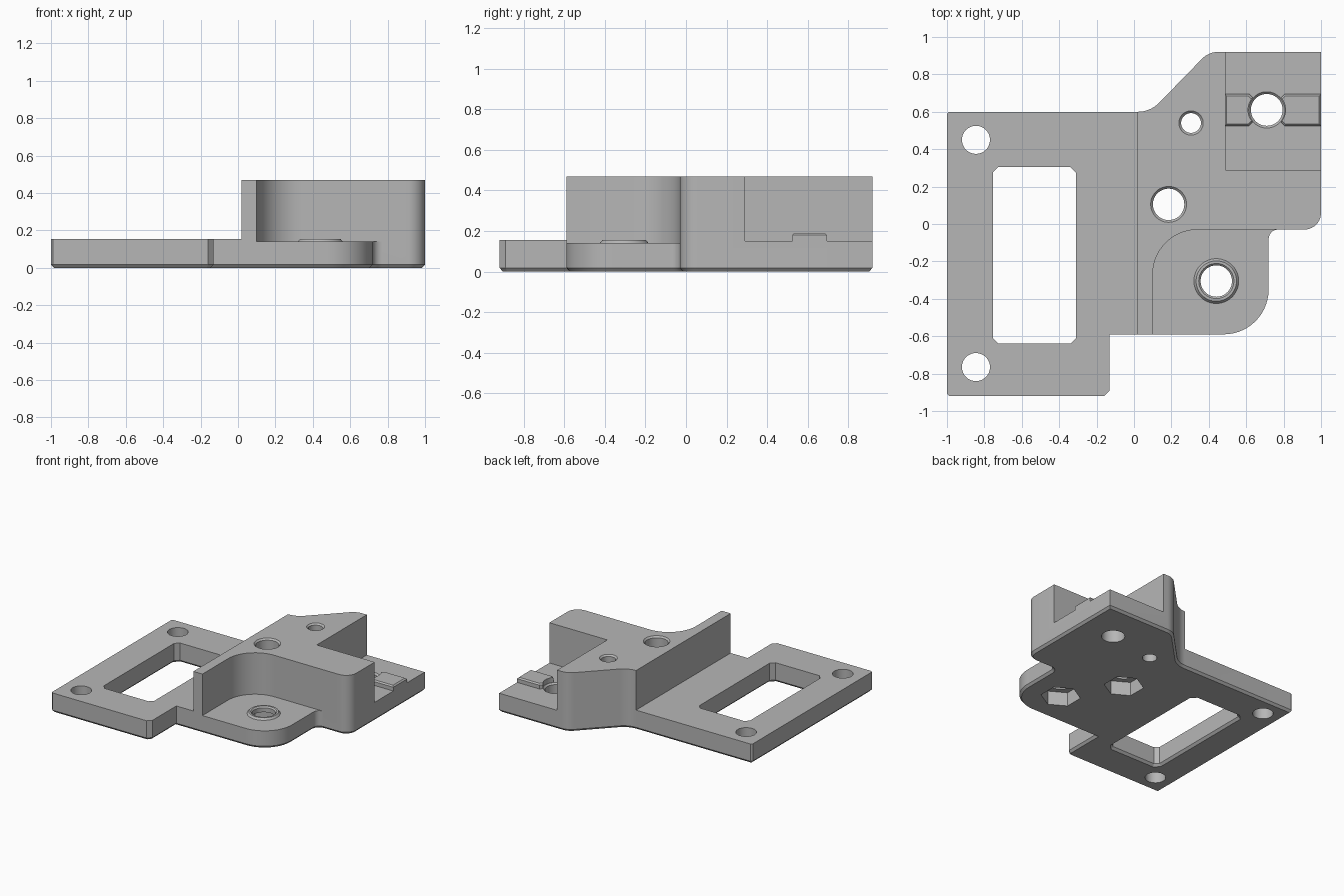
import bpy, bmesh, math
from mathutils import Vector

cube = bpy.data.objects.get("Cube")
if cube:
    bpy.data.objects.remove(cube, do_unlink=True)

grey = bpy.data.materials.new("plain_grey")
grey.use_nodes = True
grey.diffuse_color = (0.47, 0.47, 0.47, 1)
grey.node_tree.nodes["Principled BSDF"].inputs["Base Color"].default_value = grey.diffuse_color


def arc(cx, cy, r, a0, a1, n=14):
    """Points on an arc, angles in degrees."""
    angles = [math.radians(a0 + (a1 - a0) * i / n) for i in range(n + 1)]
    return [(cx + r * math.cos(a), cy + r * math.sin(a)) for a in angles]


def circle(cx, cy, r, n=48):
    return arc(cx, cy, r, 0, 360 - 360 / n, n - 1)


def box(x0, x1, y0, y1, c=0):
    """Rectangle with optional cut corners."""
    if not c:
        return [(x0, y0), (x1, y0), (x1, y1), (x0, y1)]
    return [(x0 + c, y0), (x1 - c, y0), (x1, y0 + c), (x1, y1 - c),
            (x1 - c, y1), (x0 + c, y1), (x0, y1 - c), (x0, y0 + c)]


def inset(points, d):
    """Mitred inward offset of a counter-clockwise outline."""
    out = []
    for i, p in enumerate(points):
        p = Vector(p)
        a = (p - Vector(points[i - 1])).normalized()
        b = (Vector(points[(i + 1) % len(points)]) - p).normalized()
        na, nb = Vector((-a.y, a.x)), Vector((-b.y, b.x))
        out.append(p + (na + nb) * d / (1 + na.dot(nb)))
    return out


def prism(name, outline, levels):
    """Stack an outline through (height, inset) levels."""
    bm = bmesh.new()
    rings = [[bm.verts.new((p[0], p[1], z)) for p in inset(outline, d)] for z, d in levels]
    n = len(outline)
    bm.faces.new(rings[0][::-1])
    bm.faces.new(rings[-1])
    for lo, hi in zip(rings, rings[1:]):
        for i in range(n):
            j = (i + 1) % n
            bm.faces.new((lo[i], lo[j], hi[j], hi[i]))
    mesh = bpy.data.meshes.new(name)
    bm.to_mesh(mesh)
    bm.free()
    mesh.materials.append(grey)
    obj = bpy.data.objects.new(name, mesh)
    bpy.context.collection.objects.link(obj)
    return obj


def activate(obj):
    bpy.ops.object.select_all(action='DESELECT')
    obj.select_set(True)
    bpy.context.view_layer.objects.active = obj


def cut(obj, outline, levels):
    cutter = prism("cutter", outline, levels)
    cutter.hide_render = True
    mod = obj.modifiers.new("cut", 'BOOLEAN')
    mod.operation, mod.solver, mod.object = 'DIFFERENCE', 'EXACT', cutter
    activate(obj)
    bpy.ops.object.modifier_apply(modifier=mod.name)
    bpy.data.objects.remove(cutter, do_unlink=True)


def hole(obj, x, y, r, top, chamfer=0.012):
    """Through hole, flared where it meets its top face."""
    cut(obj, circle(x, y, r), [(-0.1, 0), (top - chamfer, 0), (top + 0.02, -chamfer - 0.02)])


TOP, PLATE, SHELF, LEDGE = 0.47, 0.155, 0.14, 0.15

# Full silhouette with a chamfered underside
outline = ([(-0.988, -0.92), (-0.16, -0.92), (-0.13, -0.89), (-0.13, -0.59)]
           + arc(0.48, -0.35, 0.24, -90, 0)
           + arc(0.77, -0.08, 0.05, 180, 90, 8)
           + arc(0.91, 0.06, 0.09, -90, 0, 10)
           + [(1, 0.92)]
           + arc(0.45, 0.80, 0.12, 90, 135, 8)
           + arc(0.02, 0.76, 0.16, -45, -90, 8)
           + [(-0.988, 0.60), (-1, 0.588), (-1, -0.908)])
body = prism("bracket_body", outline, [(0, 0.016), (0.018, 0), (TOP, 0)])

# Lower the flange, front shelf and rear ledge
cut(body, box(-1.2, 0.02, -1.2, 1.2), [(PLATE, 0), (0.6, 0)])
cut(body, [(0.10, -1.1), (0.77, -1.1), (0.77, -0.03)] + arc(0.34, -0.27, 0.24, 90, 180),
    [(SHELF, 0), (0.6, 0)])
cut(body, box(0.49, 1.2, 0.29, 1.2), [(LEDGE, 0), (0.6, 0)])

# Flange window, flared at the underside
cut(body, box(-0.755, -0.31, -0.64, 0.305, 0.03), [(-0.02, -0.036), (0.018, 0), (0.3, 0)])

# Through holes
for y in (0.45, -0.765):
    cut(body, circle(-0.845, y, 0.075), [(-0.1, 0), (0.3, 0)])
hole(body, 0.305, 0.54, 0.053, TOP)
hole(body, 0.185, 0.105, 0.084, TOP)
hole(body, 0.44, -0.305, 0.084, 0.3)
hole(body, 0.71, 0.61, 0.085, LEDGE)

# Hexagonal nut pockets underneath
for x, y in ((0.185, 0.105), (0.44, -0.305)):
    cut(body, arc(x, y, 0.145, 30, 330, 5), [(-0.1, 0), (0.11, 0)])

# Raised collar on the front shelf
collar = prism("shelf_collar", circle(0.44, -0.305, 0.12),
               [(SHELF, 0), (PLATE, 0.012)])
hole(collar, 0.44, -0.305, 0.084, PLATE, 0.01)

# Locating rails either side of the ledge hole
parts = [body, collar]
for name, x0, x1 in (("inner_rail", 0.485, 0.645), ("outer_rail", 0.775, 1.0)):
    if name == "inner_rail":
        shape = [(x0, 0.525), (x1 - 0.03, 0.525), (x1, 0.555), (x1, 0.665), (x1 - 0.03, 0.695), (x0, 0.695)]
    else:
        shape = [(x0 + 0.03, 0.525), (x1, 0.525), (x1, 0.695), (x0 + 0.03, 0.695), (x0, 0.665), (x0, 0.555)]
    rail = prism(name, shape, [(LEDGE, 0), (0.18, 0), (0.19, 0.01)])
    cut(rail, circle(0.71, 0.61, 0.1), [(0, 0), (0.3, 0)])
    parts.append(rail)

for obj in parts:
    activate(obj)
    bpy.ops.object.shade_smooth_by_angle(angle=math.radians(25))
